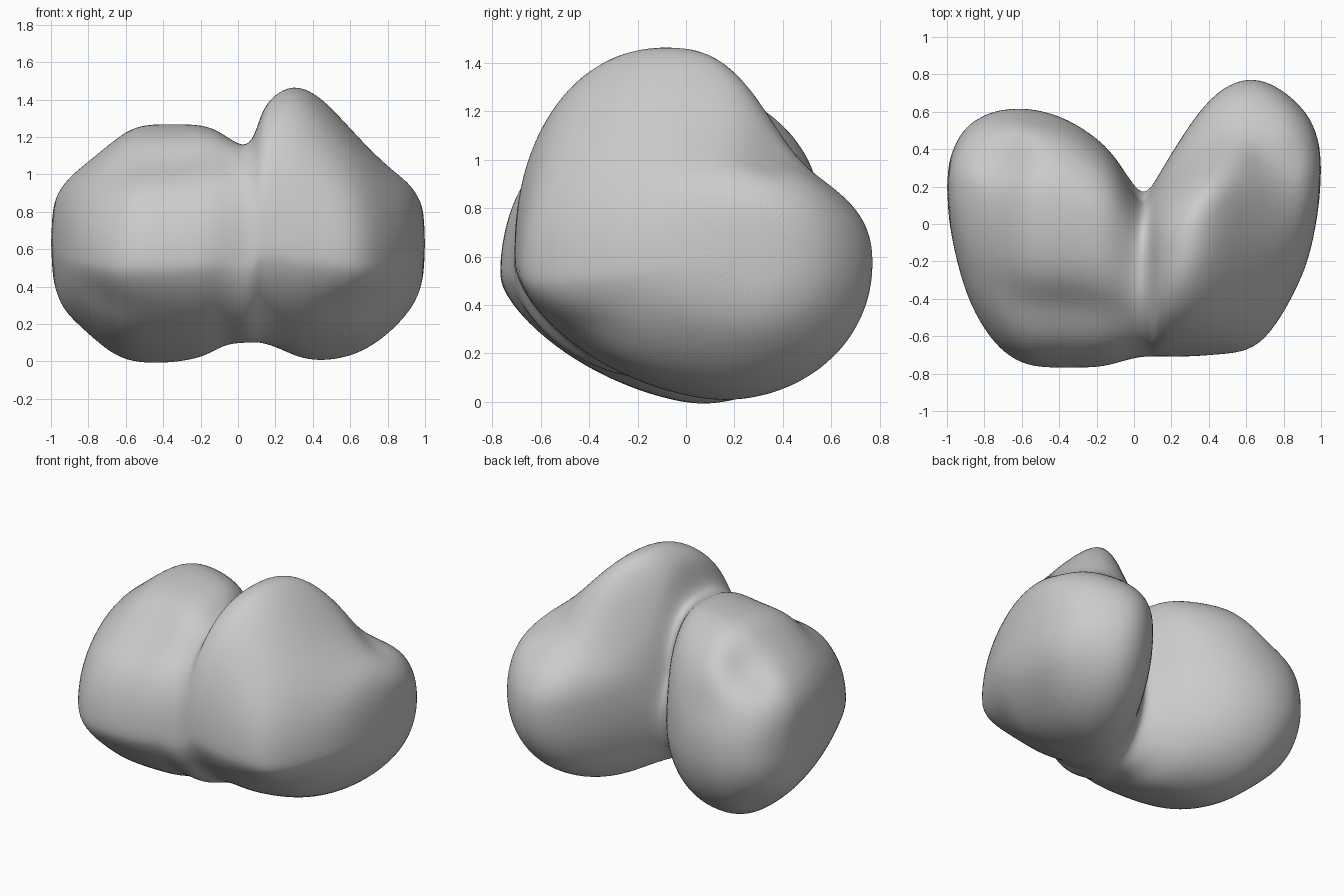
import bpy
import bmesh
from math import cos, sin, tau, exp, copysign
from mathutils import Vector

cube = bpy.data.objects.get("Cube")
if cube:
    bpy.data.objects.remove(cube, do_unlink=True)

SIDES = 48
SHOULDER = 1.02  # height of the left lobe behind its peak

# Cross-sections across the width: x, front y, back y, bottom z, top z
SECTIONS = [
    (-1, .06, .31, .46, .82), (-.95, -.2, .45, .3, .93), (-.88, -.43, .54, .22, 1.01),
    (-.77, -.62, .6, .12, 1.1), (-.66, -.72, .62, .03, 1.19), (-.54, -.77, .62, -.01, 1.27),
    (-.36, -.77, .57, -.01, 1.27), (-.18, -.77, .45, .02, 1.27), (-.08, -.74, .34, .09, 1.22),
    (.03, -.71, .16, .1, 1.14), (.09, -.71, .2, .1, 1.2), (.13, -.71, .27, .1, 1.36),
    (.22, -.71, .42, .07, 1.45), (.32, -.71, .57, .02, 1.48), (.44, -.7, .71, 0, 1.42),
    (.58, -.69, .78, .02, 1.27), (.7, -.63, .77, .07, 1.14), (.82, -.45, .7, .16, 1.03),
    (.91, -.26, .61, .26, .96), (.96, -.09, .53, .34, .89), (1, .17, .4, .47, .8),
]

# Hollows: centre, radius, depth
DENTS = [
    ((.72, .34, 1), .12, .08),
    ((.3, .42, .75), .15, .04),
    ((.05, .1, .8), .2, .07),
    ((.64, -.42, .34), .15, .06),
    ((-.7, .36, 1.07), .14, .09),
    ((-.55, .52, .85), .15, .04),
    ((-.64, -.5, .38), .14, .04),
]
# Long crease across the front of the right lobe
DENTS += [((x, -.45, 1.06), .16, .035) for x in (-.6, -.45, -.3, -.15)]


def section_point(section, angle):
    """Point on a lopsided rounded outline, each quarter with its own fullness."""
    x, front, back, bottom, top = section
    c, s = cos(angle), sin(angle)
    behind, above = c > 0, s > 0
    middle = exp(-(x / .14) ** 2)
    # Crown sits further back on the right lobe
    crown = .64 if x < 0 else .5
    mid_y = front + (crown if above else .61) * (back - front)
    mid_z = bottom + (.46 if behind else .41) * (min(top, 1.35) - bottom)
    if above:
        fullness = 2.2 + .4 * middle if behind else 2.1 + .3 * middle
    else:
        fullness = 2.1 if behind else 1.52 + .2 * middle + (.08 if x > 0 else 0)
    u = copysign(abs(c) ** (2 / fullness), c)
    v = copysign(abs(s) ** (2 / fullness), s)
    y = mid_y + u * (back - mid_y if behind else mid_y - front)
    if above and behind and x > 0:
        # Peak falls away quickly onto the shoulder
        body = min(top, SHOULDER)
        z = mid_z + v * (body - mid_z) + (top - body) * exp(-((y - mid_y) / .385) ** 4) * v ** .3
    else:
        z = mid_z + v * (top - mid_z if above else mid_z - bottom)
    return Vector((x, y, z))


def press_dents(point):
    inward = (Vector((point.x * .5, 0, .65)) - point).normalized()
    push = sum(depth * exp(-((point - Vector(centre)).length / radius) ** 2)
               for centre, radius, depth in DENTS)
    return point + inward * push


# Two-lobed body lofted through the sections
bm = bmesh.new()
rings = []
for section in SECTIONS:
    rings.append([bm.verts.new(press_dents(section_point(section, tau * (i + .5) / SIDES)))
                  for i in range(SIDES)])
for a, b in zip(rings, rings[1:]):
    for i in range(SIDES):
        j = (i + 1) % SIDES
        bm.faces.new((a[i], a[j], b[j], b[i]))
bm.faces.new(rings[0])
bm.faces.new(rings[-1])
bmesh.ops.recalc_face_normals(bm, faces=bm.faces)
mesh = bpy.data.meshes.new("lobed_body")
bm.to_mesh(mesh)
bm.free()
body = bpy.data.objects.new("lobed_body", mesh)
bpy.context.collection.objects.link(body)

# Rounded surface
subdivision = body.modifiers.new("rounding", 'SUBSURF')
subdivision.levels = 2
subdivision.render_levels = 2
mesh.shade_smooth()

# Plain grey
grey = bpy.data.materials.new("light_grey")
grey.use_nodes = True
colour = (.6, .6, .6, 1)
grey.diffuse_color = colour
grey.node_tree.nodes["Principled BSDF"].inputs["Base Color"].default_value = colour
mesh.materials.append(grey)
